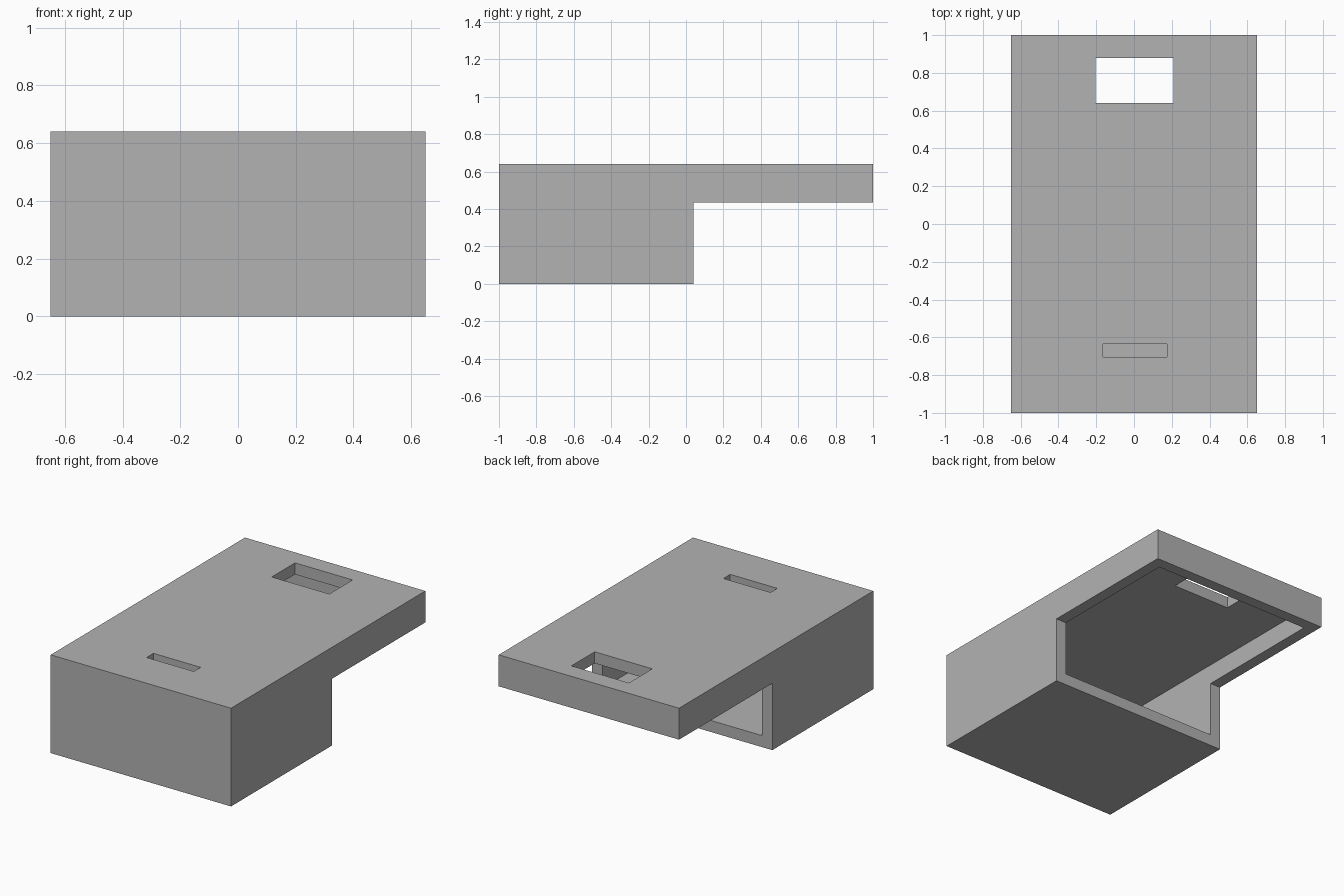
import bpy
import bmesh

if "Cube" in bpy.data.objects:
    bpy.data.objects.remove(bpy.data.objects["Cube"], do_unlink=True)

HALF_WIDTH = 0.65
TOP = 0.64
WALL = 0.075

# Plain grey material
grey = bpy.data.materials.new("plain grey")
grey.use_nodes = True
colour = (0.448, 0.448, 0.448, 1)
grey.diffuse_color = colour
grey.node_tree.nodes["Principled BSDF"].inputs["Base Color"].default_value = colour


def prism(name, profile, x0, x1):
    """Extrude a (y, z) profile along x."""
    bm = bmesh.new()
    face = bm.faces.new([bm.verts.new((x0, y, z)) for y, z in profile])
    side = bmesh.ops.extrude_face_region(bm, geom=[face])["geom"]
    moved = [v for v in side if isinstance(v, bmesh.types.BMVert)]
    bmesh.ops.translate(bm, verts=moved, vec=(x1 - x0, 0, 0))
    bmesh.ops.recalc_face_normals(bm, faces=bm.faces)
    mesh = bpy.data.meshes.new(name)
    bm.to_mesh(mesh)
    bm.free()
    mesh.materials.append(grey)
    obj = bpy.data.objects.new(name, mesh)
    bpy.context.collection.objects.link(obj)
    return obj


def cut_box(target, name, x, y, z):
    """Subtract a box given by its x, y and z ranges."""
    corners = [(y[0], z[0]), (y[1], z[0]), (y[1], z[1]), (y[0], z[1])]
    cutter = prism(name, corners, *x)
    cutter.hide_render = True
    mod = target.modifiers.new(name, "BOOLEAN")
    mod.operation = "DIFFERENCE"
    mod.solver = "EXACT"
    mod.object = cutter
    bpy.context.view_layer.objects.active = target
    bpy.ops.object.modifier_apply(modifier=mod.name)
    bpy.data.objects.remove(cutter, do_unlink=True)


# Stepped housing: deep front box with a shallow rear overhang
housing = prism("housing",
                [(-1, 0), (0.04, 0), (0.04, 0.435), (1, 0.435), (1, TOP), (-1, TOP)],
                -HALF_WIDTH, HALF_WIDTH)

# Hollow interior, open under the overhang and at the back of the box
inner = HALF_WIDTH - WALL
cut_box(housing, "cavity", (-inner, inner), (WALL - 1, 1 - WALL), (WALL, TOP - WALL))

# Rear window and front slot through the top plate
through = (TOP - 2 * WALL, TOP + WALL)
cut_box(housing, "window_cutter", (-0.205, 0.21), (0.64, 0.88), through)
cut_box(housing, "slot_cutter", (-0.165, 0.175), (-0.705, -0.635), through)
